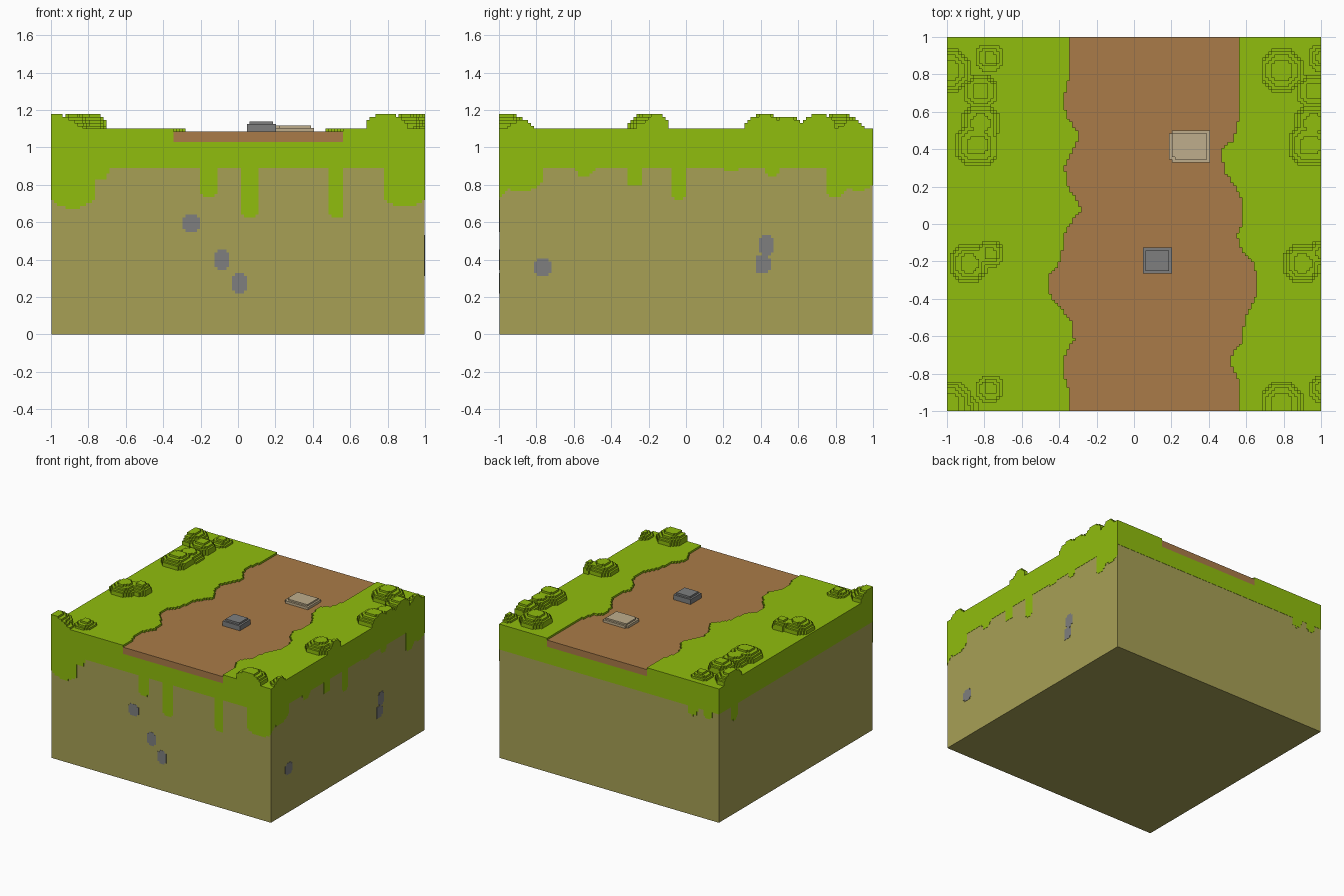
import bpy
import bmesh

old = bpy.data.objects.get("Cube")
if old:
    bpy.data.objects.remove(old, do_unlink=True)

N = 128                      # cells along one side
C = 2 / N                    # cell size
GRASS_BOTTOM = 57 * C
PATH_BOTTOM, GRASS_TOP = 1.03, 1.1
PATH_TOP = GRASS_TOP - C
SKIN = 0.002                 # thickness of the side plates
WALL = 1 - SKIN


def material(name, color):
    mat = bpy.data.materials.new(name)
    mat.use_nodes = True
    mat.diffuse_color = (*color, 1)
    mat.node_tree.nodes["Principled BSDF"].inputs["Base Color"].default_value = (*color, 1)
    return mat


GREEN = material("grass green", (0.279, 0.509, 0.004))
SOIL = material("olive soil", (0.386, 0.352, 0.091))
BROWN = material("path brown", (0.402, 0.198, 0.065))
GREY = material("stone grey", (0.209, 0.212, 0.212))
BEIGE = material("sandstone beige", (0.521, 0.423, 0.262))


def finish(name, bm, mat):
    bmesh.ops.recalc_face_normals(bm, faces=bm.faces)
    mesh = bpy.data.meshes.new(name)
    bm.to_mesh(mesh)
    bm.free()
    mesh.materials.append(mat)
    obj = bpy.data.objects.new(name, mesh)
    bpy.context.collection.objects.link(obj)
    return obj


def flat(u, v, w):
    return (u, v, w)


def add_layer(target, inside, low, high, place=flat):
    """Fill the grid cells chosen by inside(u, v) and extrude them from low to high."""
    bm = bmesh.new()
    verts = {}

    def corner(i, j):
        if (i, j) not in verts:
            verts[i, j] = bm.verts.new((i * C - 1, j * C - 1, low))
        return verts[i, j]

    for i in range(N):
        for j in range(N):
            if inside((i + 0.5) * C - 1, (j + 0.5) * C - 1):
                bm.faces.new([corner(i, j), corner(i + 1, j),
                              corner(i + 1, j + 1), corner(i, j + 1)])
    ext = bmesh.ops.extrude_face_region(bm, geom=bm.faces[:])
    top = [g for g in ext["geom"] if isinstance(g, bmesh.types.BMVert)]
    bmesh.ops.translate(bm, verts=top, vec=(0, 0, high - low))
    bmesh.ops.recalc_face_normals(bm, faces=bm.faces)
    bmesh.ops.dissolve_limit(bm, angle_limit=0.01, verts=bm.verts, edges=bm.edges)
    for v in bm.verts:
        v.co = place(*v.co)
    part = bpy.data.meshes.new("layer")
    bm.to_mesh(part)
    bm.free()
    target.from_mesh(part)
    bpy.data.meshes.remove(part)


def layered(name, mat, layers, place=flat):
    bm = bmesh.new()
    for inside, low, high in layers:
        add_layer(bm, inside, low, high, place)
    return finish(name, bm, mat)


def box(name, mat, half, low, high):
    bm = bmesh.new()
    bmesh.ops.create_cube(bm, size=1)
    for v in bm.verts:
        v.co = (v.co.x * 2 * half, v.co.y * 2 * half, high if v.co.z > 0 else low)
    return finish(name, bm, mat)


def octagon(u, v, cu, cv, ru, rv, cut=0.65):
    a, b = abs(u - cu) / ru, abs(v - cv) / rv
    return max(a, b, (a + b) * cut) < 1


# Wavy path borders as (y, x) points
LEFT_EDGE = [(-1, -.34), (-.9, -.34), (-.8, -.38), (-.7, -.37), (-.62, -.32), (-.52, -.33),
             (-.43, -.41), (-.36, -.46), (-.27, -.45), (-.2, -.39), (-.05, -.37), (0, -.34),
             (.08, -.28), (.2, -.35), (.3, -.37), (.38, -.33), (.48, -.29), (.58, -.36),
             (.66, -.38), (.77, -.35), (1, -.35)]
RIGHT_EDGE = [(-1, .57), (-.86, .57), (-.76, .52), (-.7, .52), (-.63, .58), (-.5, .59),
              (-.38, .65), (-.3, .66), (-.22, .64), (-.13, .57), (-.06, .55), (0, .58),
              (.12, .58), (.2, .54), (.28, .48), (.4, .47), (.45, .53), (.53, .55),
              (.62, .57), (1, .57)]


def edge_at(points, y):
    for (y0, x0), (y1, x1) in zip(points, points[1:]):
        if y <= y1:
            return x0 + (x1 - x0) * (y - y0) / (y1 - y0)


def on_path(x, y):
    return edge_at(LEFT_EDGE, y) < x < edge_at(RIGHT_EDGE, y)


# Ground block, turf and path
box("soil_block", SOIL, WALL, 0, GRASS_BOTTOM)
box("turf_base", GREEN, 1, GRASS_BOTTOM, PATH_BOTTOM)
layered("turf_banks", GREEN, [(lambda x, y: not on_path(x, y), PATH_BOTTOM, GRASS_TOP)])
layered("dirt_path", BROWN, [(on_path, PATH_BOTTOM, PATH_TOP)])

# Bushes: x, y, radius, layer count; each repeats on the right bank
PAIRED = [(-.99, .82, .11, 5), (-.77, .89, .07, 3), (-.82, .71, .09, 5), (-.82, .54, .1, 4),
          (-.84, .42, .11, 5), (-.88, -.21, .1, 5), (-.77, -.16, .07, 5),
          (-.99, -.96, .11, 5), (-.77, -.88, .07, 3)]
BUSHES = PAIRED + [(x + 1.78, y, r, n) for x, y, r, n in PAIRED] + [(-.91, -1, .08, 3)]
SHRINK = [1, 1, 0.9, 0.72, 0.48]


def bush_layer(k):
    def inside(x, y):
        return any(k < n and octagon(x, y, bx, by, r * SHRINK[k + 5 - n] if k else r,
                                     r * SHRINK[k + 5 - n] if k else r)
                   for bx, by, r, n in BUSHES)
    return inside, GRASS_TOP + k * C, GRASS_TOP + (k + 1) * C


layered("bushes", GREEN, [bush_layer(k) for k in range(5)])


# Stones lying on the path, each with a narrower top layer
def path_stone(name, mat, cx, cy, rx, ry, body, total):
    middle, top = PATH_TOP + body, PATH_TOP + total
    layered(name, mat, [
        (lambda x, y: octagon(x, y, cx, cy, rx, ry, 0.54), PATH_TOP, middle),
        (lambda x, y: octagon(x, y, cx, cy, rx - C, ry - C, 0.54), middle, top)])


path_stone("grey_stone", GREY, .125, -.19, .078, .072, .04, .055)
path_stone("flat_stone", BEIGE, .3, .415, .11, .085, .02, .032)

# Side plates: hanging grass (centre, half width, lowest z) and pebbles (centre, z)
SIDES = {
    "front": lambda u, v, w: (u, -WALL - w, v),
    "right": lambda u, v, w: (WALL + w, u, v),
    "back": lambda u, v, w: (u, WALL + w, v),
    "left": lambda u, v, w: (-WALL - w, u, v),
}
DRIPS = {
    "front": [(-.885, .12, .675), (-.735, .04, .82), (-.155, .045, .73), (.06, .05, .62),
              (.53, .04, .62), (.89, .115, .68)],
    "right": [(-.88, .115, .765), (-1, .04, .74), (-.54, .05, .84), (-.275, .045, .79),
              (-.04, .04, .72), (.245, .055, .87), (.46, .045, .84), (.8, .055, .73),
              (.92, .09, .77)],
    "back": [(-.76, .045, .82), (-.9, .04, .83)],
    "left": [(.8, .05, .77)],
}
PEBBLES = {
    "front": [(-.25, .59), (-.085, .4), (.01, .275)],
    "right": [(-.765, .355), (.43, .475), (.41, .375)],
}


def hanging(drips):
    def inside(u, v):
        if v > GRASS_BOTTOM:
            return False
        for c, r, z in drips:
            t = abs(u - c) / r
            if t < 1 and v > z + min(r, 0.08) * (1 - (1 - t * t) ** 0.5):
                return True
        return False
    return inside


for side, place in SIDES.items():
    layered(side + "_hanging_grass", GREEN, [(hanging(DRIPS[side]), 0, SKIN)], place)
    spots = PEBBLES.get(side)
    if spots:
        layered(side + "_pebbles", GREY,
                [(lambda u, v: any(octagon(u, v, a, b, .041, .049) for a, b in spots), 0, SKIN)],
                place)
